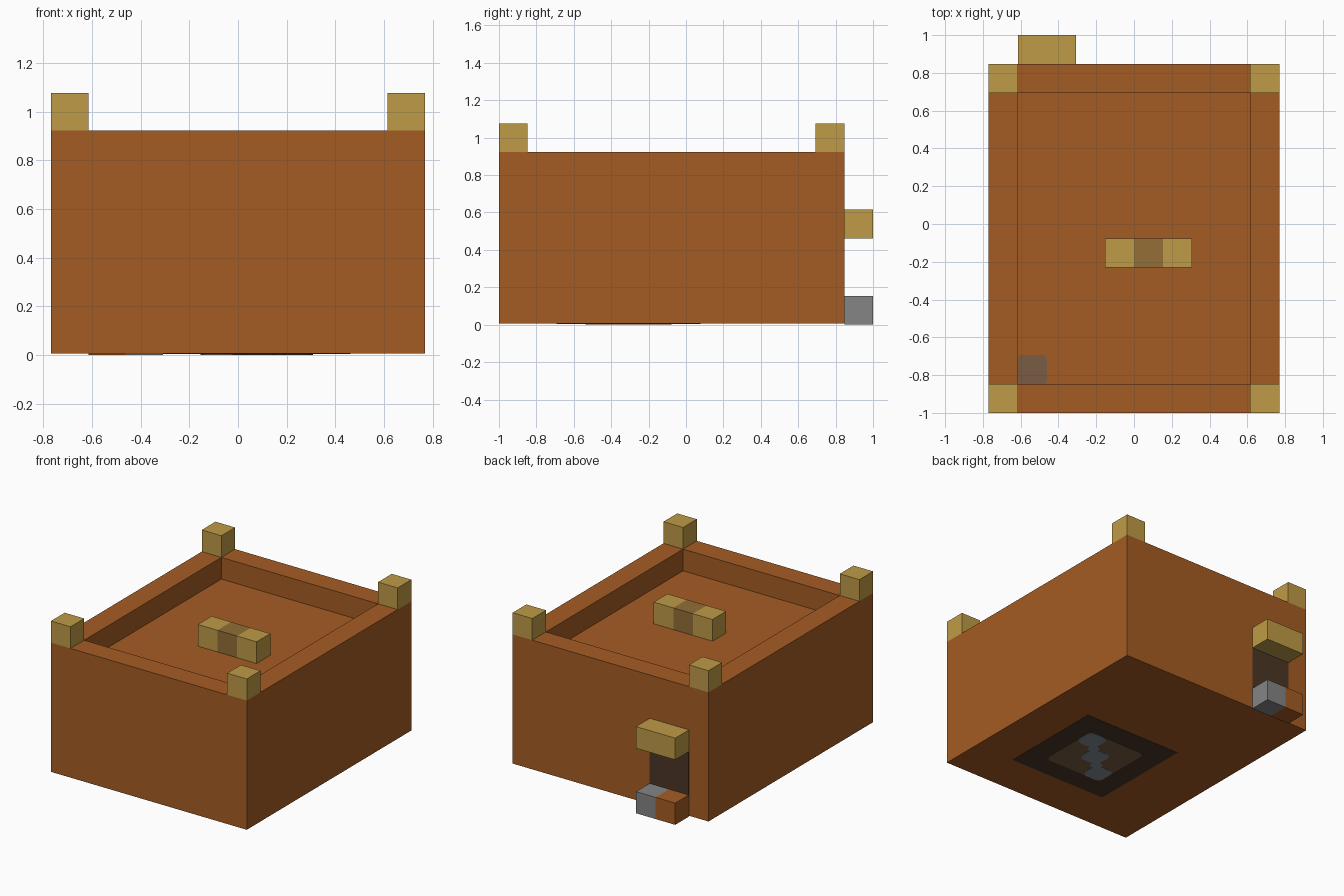
import bpy
import bmesh
from mathutils import Vector

U = 2 / 13          # size of one block
SKIN = 0.002        # thickness of the painted plates

cube = bpy.data.objects.get("Cube")
if cube:
    bpy.data.objects.remove(cube, do_unlink=True)


def material(name, rgb):
    """Flat material from 0-255 display colour, stored as linear values."""
    lin = [((c / 255 + 0.055) / 1.055) ** 2.4 for c in rgb]
    mat = bpy.data.materials.new(name)
    mat.use_nodes = True
    mat.diffuse_color = (*lin, 1)
    bsdf = mat.node_tree.nodes["Principled BSDF"]
    bsdf.inputs["Base Color"].default_value = (*lin, 1)
    bsdf.inputs["Roughness"].default_value = 0.9
    return mat


BROWN = material("clay_brown", (165, 92, 35))
GOLD = material("straw_gold", (191, 155, 70))
OLIVE = material("dull_olive", (147, 110, 55))
TAUPE = material("taupe", (121, 93, 67))
DARK = material("dark_umber", (76, 54, 37))
GREY = material("stone_grey", (133, 133, 133))
SLATE = material("slate_grey", (134, 141, 147))


def box_mesh(low, high, corner=0):
    """Box between two corners, optionally with rounded upright edges."""
    low, high = Vector(low), Vector(high)
    bm = bmesh.new()
    bmesh.ops.create_cube(bm, size=1)
    for v in bm.verts:
        v.co = Vector(l + (h - l) * (c + 0.5) for l, h, c in zip(low, high, v.co))
    if corner:
        upright = [e for e in bm.edges
                   if abs(e.verts[0].co.z - e.verts[1].co.z) > SKIN / 2]
        bmesh.ops.bevel(bm, geom=upright, offset=corner, offset_type='OFFSET',
                        segments=2, profile=0.5, affect='EDGES')
    return bm


def finish(name, bm, mat):
    bmesh.ops.recalc_face_normals(bm, faces=bm.faces[:])
    mesh = bpy.data.meshes.new(name)
    bm.to_mesh(mesh)
    bm.free()
    mesh.materials.append(mat)
    obj = bpy.data.objects.new(name, mesh)
    bpy.context.collection.objects.link(obj)
    return obj


def block(name, x, y, z, mat, size=(1, 1, 1)):
    """Block placed by its low corner, in block units."""
    low = Vector((x, y, z)) * U
    return finish(name, box_mesh(low, low + Vector(size) * U), mat)


def plate(name, cx, cy, z, width, mat, corner=0):
    """Thin square plate; centre and width in block units, z in scene units."""
    h = width / 2
    low = ((cx - h) * U, (cy - h) * U, z)
    high = ((cx + h) * U, (cy + h) * U, z + SKIN)
    return finish(name, box_mesh(low, high, corner * U), mat)


# Body with a sunken roof one block deep behind a one-block parapet
bm = box_mesh((-5 * U, -6.5 * U, 3 * SKIN), (5 * U, 5.5 * U, 6 * U))
roof = max(bm.faces, key=lambda f: f.calc_center_median().z)
bmesh.ops.inset_region(bm, faces=[roof], thickness=U, use_even_offset=True)
sunk = bmesh.ops.extrude_discrete_faces(bm, faces=[roof])["faces"][0]
bmesh.ops.translate(bm, verts=sunk.verts[:], vec=(0, 0, -U))
finish("body", bm, BROWN)

# Corner posts on the parapet
for side, x in (("right", -5), ("left", 4)):
    for end, y in (("front", -6.5), ("back", 4.5)):
        block(f"{end}_{side}_post", x, y, 6, GOLD)

# Row of blocks on the roof
for i, mat in enumerate((GOLD, OLIVE, GOLD)):
    block(f"roof_block_{i + 1}", i - 1, -1.5, 5, mat)

# Patch in the roof corner
plate("roof_patch", -3.5, -5, 5 * U, 1, TAUPE, 0.12)

# Doorway with awning and a two-block step
finish("door", box_mesh((-4 * U, 5.5 * U, U), (-2 * U, 5.5 * U + SKIN, 3 * U)), DARK)
block("awning", -4, 5.5, 3, GOLD, (2, 1, 1))
block("step_stone", -3, 5.5, 0, GREY)
block("step_clay", -4, 5.5, 0, BROWN)

# Layered panel under the base, with a diagonal chain of cells
plate("base_panel", 0.5, -2, 2 * SKIN, 5, DARK)
plate("base_panel_centre", 0.5, -2, SKIN, 3, TAUPE, 0.25)
for i in (-1, 0, 1):
    plate(f"base_cell_{i + 2}", 0.5 + i, -2 + i, 0, 1, SLATE, 0.25)
for i in (-0.5, 0.5):
    name = "base_link_front" if i < 0 else "base_link_back"
    plate(name, 0.5 + i, -2 + i, 0, 0.5, SLATE, 0.15)
